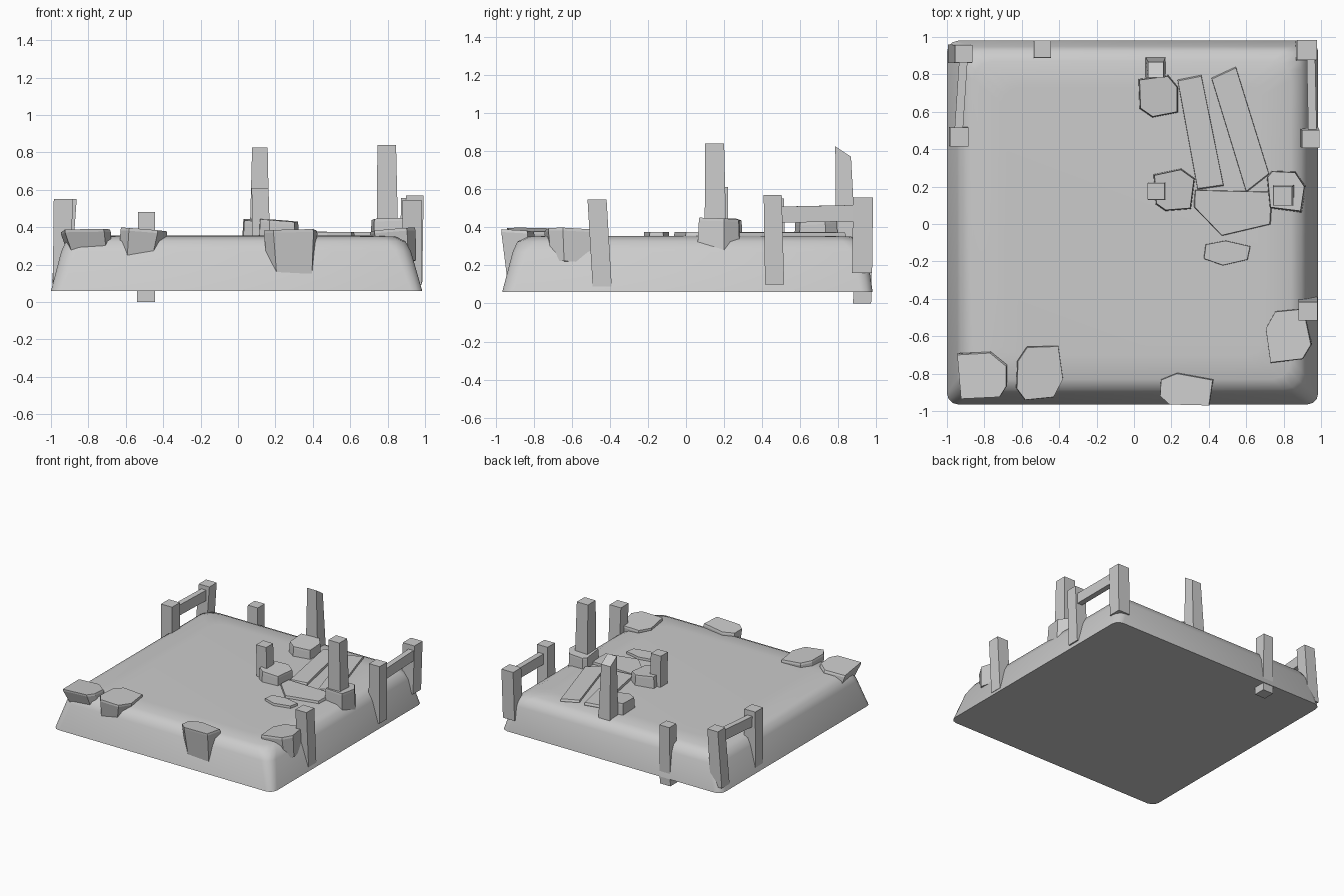
import bpy, bmesh, math
from mathutils import Vector

if "Cube" in bpy.data.objects:
    bpy.data.objects.remove(bpy.data.objects["Cube"])


def loft(name, rings, smooth=False):
    """Skin a stack of equal-length point rings and cap both ends."""
    bm = bmesh.new()
    vs = [[bm.verts.new(p) for p in r] for r in rings]
    n = len(rings[0])
    for a, b in zip(vs, vs[1:]):
        for i in range(n):
            j = (i + 1) % n
            bm.faces.new((a[i], a[j], b[j], b[i]))
    bm.faces.new(vs[0][::-1])
    bm.faces.new(vs[-1])
    bmesh.ops.recalc_face_normals(bm, faces=bm.faces)
    me = bpy.data.meshes.new(name)
    bm.to_mesh(me)
    bm.free()
    ob = bpy.data.objects.new(name, me)
    bpy.context.collection.objects.link(ob)
    if smooth:
        bpy.context.view_layer.objects.active = ob
        ob.select_set(True)
        bpy.ops.object.shade_smooth_by_angle(angle=math.radians(50))
        ob.select_set(False)
    return ob


def round_rect(x0, x1, y0, y1, r, z, seg=3):
    pts = []
    corners = [(x1 - r, y1 - r), (x0 + r, y1 - r), (x0 + r, y0 + r), (x1 - r, y0 + r)]
    for k, (cx, cy) in enumerate(corners):
        for i in range(seg + 1):
            a = math.pi / 2 * (k + i / seg)
            pts.append((cx + r * math.cos(a), cy + r * math.sin(a), z))
    return pts


def post(name, bottom, top, w0, w1, slope=0.0):
    """Square post; slope drops the back of the top for a broken end."""
    sq = [(-.5, -.5), (.5, -.5), (.5, .5), (-.5, .5)]
    lo = [(bottom[0] + a * w0, bottom[1] + b * w0, bottom[2]) for a, b in sq]
    hi = [(top[0] + a * w1, top[1] + b * w1, top[2] - slope * (b + .5)) for a, b in sq]
    return loft(name, [lo, hi])


def stone(name, outline, top, bottom, scale, tilt=(0, 0), shift=(0, 0)):
    """Irregular flat-topped block with tapered sides and a tilted top."""
    c = sum((Vector(p) for p in outline), Vector((0, 0))) / len(outline)
    rings = []
    for z, s, k in ((bottom, scale, 1), (top - .015, 1.02, .1), (top, 1, 0)):
        ring = []
        for p in outline:
            d = Vector(p) - c
            ring.append((c.x + d.x * s + shift[0] * k, c.y + d.y * s + shift[1] * k,
                         z + (d.x * tilt[0] + d.y * tilt[1])))
        rings.append(ring)
    return loft(name, rings)


def rail(name, a, b, w, h):
    a, b = Vector(a), Vector(b)
    side = (b - a).cross(Vector((0, 0, 1))).normalized() * w / 2
    up = Vector((0, 0, h / 2))
    return loft(name, [[p + side + up, p - side + up, p - side - up, p + side - up]
                       for p in (a, b)])


# Ground block with softly rounded upper rim
loft("ground_block", [round_rect(*r) for r in (
    (-1, .985, -.965, .98, .06, .06),
    (-.945, .925, -.91, .95, .08, .27),
    (-.92, .895, -.885, .925, .1, .325),
    (-.86, .84, -.83, .87, .1, .35),
    (-.7, .7, -.7, .74, .1, .355))], smooth=True)

# Fence posts around the rim
post("fence_post_back_left", (-.945, .91, .1), (-.91, .91, .55), .10, .095)
post("fence_post_left", (-.94, .47, .1), (-.935, .465, .55), .10, .10)
post("fence_post_right", (.935, .465, .1), (.945, .455, .57), .10, .095)
post("fence_post_back_right", (.915, .925, .16), (.925, .93, .555), .105, .105)
post("fence_post_back", (-.492, .925, 0), (-.49, .935, .48), .095, .09)
post("fence_post_front_right", (.93, -.44, .09), (.93, -.467, .545), .10, .10)

# Fence rails
rail("fence_rail_left", (-.94, .46, .465), (-.91, .91, .475), .045, .085)
rail("fence_rail_right", (.955, .46, .465), (.945, .93, .475), .045, .085)

# Ruined upright posts in the middle
post("tall_post", (.80, .155, .3), (.795, .15, .84), .115, .10)
post("broken_post", (.115, .84, .25), (.117, .825, .825), .11, .083, .055)
post("short_post", (.125, .175, .3), (.118, .175, .61), .095, .09)

# Foundation stones beside the upright posts
stone("tall_post_stone", [(.715, .25), (.73, .09), (.89, .07), (.91, .2), (.86, .275), (.74, .28)],
      .443, .25, 1.1, (.03, -.04))
stone("broken_post_stone", [(.03, .77), (.035, .62), (.1, .575), (.23, .6), (.23, .73), (.18, .79)],
      .435, .3, 1.08, (-.05, .05))
stone("short_post_stone", [(.11, .26), (.12, .11), (.17, .075), (.3, .085), (.32, .24), (.25, .29)],
      .437, .3, 1.08, (-.08, .02))

# Fallen planks
stone("plank_a", [(.235, .765), (.36, .79), (.477, .21), (.34, .19)], .376, .33, 1)
stone("plank_b", [(.417, .775), (.545, .834), (.72, .27), (.60, .176)], .372, .33, 1)

# Flat paving slabs
stone("paving_slab_large", [(.325, .125), (.325, .09), (.47, -.06), (.725, 0), (.735, .17), (.33, .18)],
      .374, .33, 1.03)
stone("paving_slab_small", [(.385, -.11), (.49, -.09), (.62, -.12), (.605, -.19), (.475, -.22),
                            (.375, -.185)], .374, .33, 1.02)

# Boulders set into the front rim
stone("rim_stone_left", [(-.945, -.70), (-.77, -.69), (-.685, -.76), (-.685, -.87), (-.72, -.925),
                         (-.925, -.935)], .383, .22, .85, (.02, -.06), (.03, .04))
stone("rim_stone_mid_left", [(-.62, -.735), (-.57, -.66), (-.405, -.655), (-.38, -.83),
                             (-.43, -.925), (-.58, -.94), (-.625, -.88)],
      .388, .235, .88, (-.08, -.02), (-.02, .01))
stone("rim_stone_front", [(.145, -.835), (.23, -.80), (.42, -.835), (.40, -.97), (.19, -.965),
                          (.14, -.92)], .382, .145, .9, (.02, -.06), (.01, .02))
stone("rim_stone_right", [(.705, -.56), (.755, -.47), (.905, -.455), (.945, -.645), (.90, -.72),
                          (.73, -.74)], .385, .21, .9, (.09, -.04), (.02, 0))
